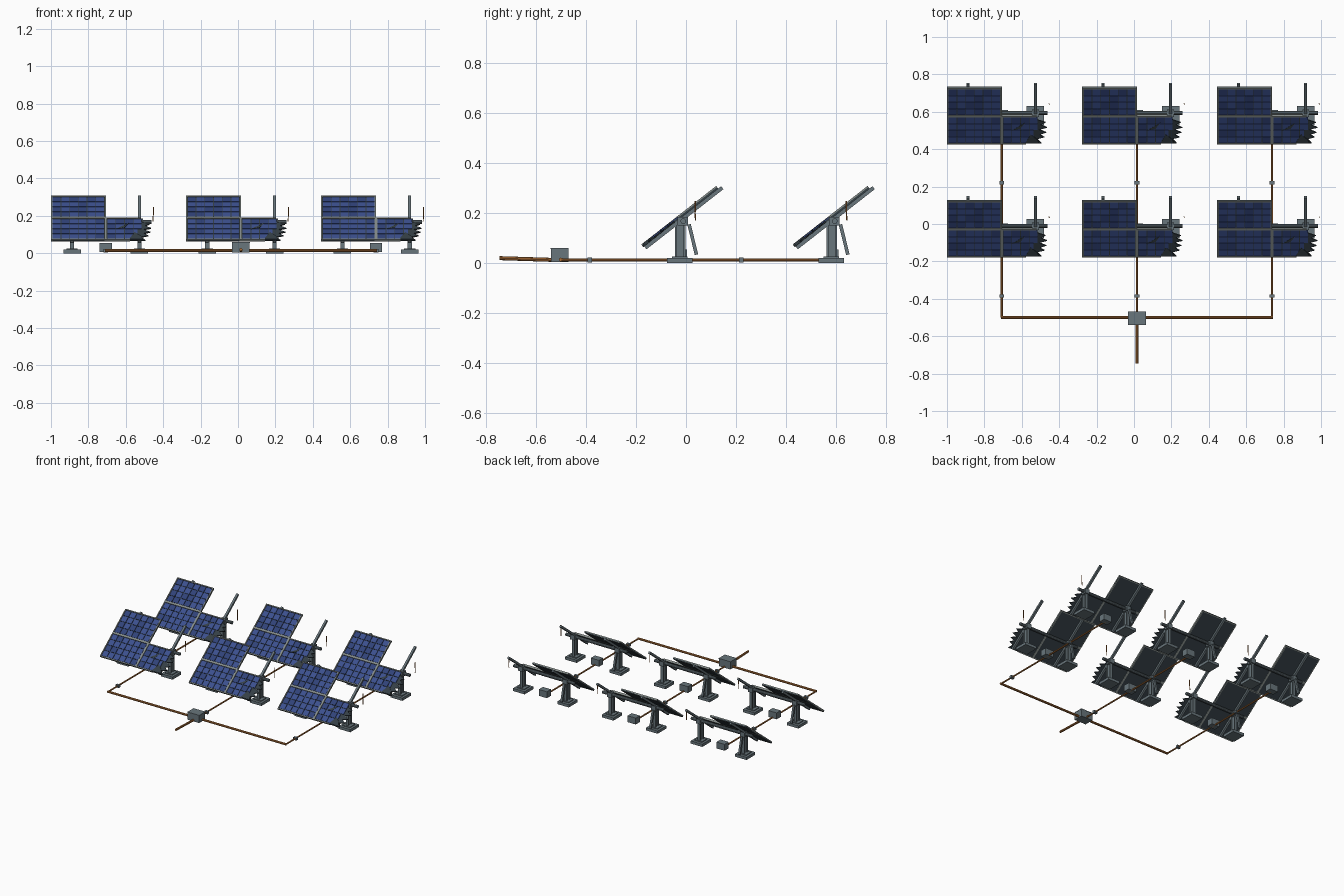
import bpy, bmesh, math, random
from mathutils import Matrix, Vector

if "Cube" in bpy.data.objects:
    bpy.data.objects.remove(bpy.data.objects["Cube"])

random.seed(4)
COLS = (-0.707, 0.0155, 0.738)
ROWS = (0.0, 0.605)
PLACES = [(x, y, 0) for x in COLS for y in ROWS]
HALF_W, HALF_L = 0.293, 0.19


def mat(name, c):
    m = bpy.data.materials.new(name)
    m.diffuse_color = (*c, 1)
    m.use_nodes = True
    m.node_tree.nodes["Principled BSDF"].inputs["Base Color"].default_value = m.diffuse_color
    return m


STEEL = mat("steel", (0.14, 0.18, 0.20))
FRAME = mat("frame", (0.24, 0.27, 0.26))
BACK = mat("backing", (0.035, 0.05, 0.06))
BLUE = mat("cell_blue", (0.045, 0.08, 0.27))
NAVY = mat("cell_navy", (0.03, 0.055, 0.19))
COPPER = mat("cable", (0.42, 0.16, 0.04))

# Tilted panel frame: local x across, y up the slope, z normal
TILT = Matrix.Translation((0, -0.028, 0.19)) @ Matrix.Rotation(math.radians(38), 4, 'X')
FLAT = Matrix.Identity(4)


def box(bm, lo, hi, m=FLAT):
    lo, hi = Vector(lo), Vector(hi)
    s = Matrix.Diagonal((*(hi - lo), 1))
    bmesh.ops.create_cube(bm, size=1, matrix=m @ Matrix.Translation((lo + hi) / 2) @ s)


def rod(bm, a, b, r, m=FLAT, sides=8):
    a, b = m @ Vector(a), m @ Vector(b)
    d = b - a
    rot = d.to_track_quat('Z', 'Y').to_matrix().to_4x4()
    bmesh.ops.create_cone(bm, cap_ends=True, segments=sides, radius1=r, radius2=r,
                          depth=d.length, matrix=Matrix.Translation((a + b) / 2) @ rot)


def plate(bm, pts, z0, z1, m):
    f = bm.faces.new([bm.verts.new(m @ Vector((x, y, z0))) for x, y in pts])
    r = bmesh.ops.extrude_face_region(bm, geom=[f])
    n = (m.to_3x3() @ Vector((0, 0, 1))) * (z1 - z0)
    bmesh.ops.translate(bm, vec=n, verts=[v for v in r["geom"] if isinstance(v, bmesh.types.BMVert)])


def part(name, bm, material, places=((0, 0, 0),)):
    bmesh.ops.recalc_face_normals(bm, faces=bm.faces)
    me = bpy.data.meshes.new(name)
    bm.to_mesh(me)
    bm.free()
    me.materials.append(material)
    for p in places:
        o = bpy.data.objects.new(name, me)
        o.location = p
        bpy.context.collection.objects.link(o)


# Concrete feet, H-section posts, bearings
feet, posts, bearings = bmesh.new(), bmesh.new(), bmesh.new()
for x in (-0.18, 0.18):
    box(feet, (x - 0.047, -0.075, 0), (x + 0.047, 0.026, 0.02))
    box(feet, (x - 0.03, -0.055, 0.02), (x + 0.03, 0.006, 0.026))
    for y in (-0.043, -0.009):
        box(posts, (x - 0.011, y, 0.02), (x + 0.011, y + 0.008, 0.165))
    box(posts, (x - 0.004, -0.04, 0.02), (x + 0.004, -0.005, 0.165))
    box(bearings, (x - 0.018, -0.033, 0.15), (x + 0.018, 0.008, 0.185))
part("foot", feet, STEEL, PLACES)
part("post", posts, STEEL, PLACES)
part("tube_bearing", bearings, STEEL, PLACES)

# Torque tube and sloped rails under the panels
bm = bmesh.new()
rod(bm, (-0.25, 0, -0.028), (0.245, 0, -0.028), 0.011, TILT, 10)
part("torque_tube", bm, STEEL, PLACES)
bm = bmesh.new()
for x in (-0.18, 0.18):
    box(bm, (x - 0.008, -0.185, -0.026), (x + 0.008, 0.205, -0.011), TILT)
part("panel_rail", bm, STEEL, PLACES)

# Rear brace behind the left post
bm = bmesh.new()
a, b = Vector((-0.18, 0.012, 0.155)), Vector((-0.18, 0.042, 0.034))
rot = (b - a).to_track_quat('Z', 'Y').to_matrix().to_4x4()
L = (b - a).length / 2
box(bm, (-0.007, -0.007, -L), (0.007, 0.007, L), Matrix.Translation((a + b) / 2) @ rot)
part("rear_brace", bm, STEEL, PLACES)

# Backing sheets: two whole modules and one with a torn edge
back = bmesh.new()
box(back, (-HALF_W, -HALF_L, -0.011), (0, HALF_L, -0.004), TILT)
torn = [(0.185, -0.003), (0.192, -0.03), (0.235, -0.048), (0.208, -0.062), (0.243, -0.083),
        (0.200, -0.096), (0.238, -0.116), (0.203, -0.130), (0.228, -0.148), (0.190, -0.160),
        (0.212, -0.188)]
plate(back, [(0, -0.188), (0, -0.003)] + torn, -0.011, -0.004, TILT)
# Dark cracked shards over the broken module
plate(back, [(0.125, -0.185), (0.155, -0.125), (0.19, -0.16), (0.20, -0.185)], -0.004, 0.001, TILT)
plate(back, [(0.055, -0.098), (0.125, -0.045), (0.10, -0.085)], -0.004, 0.001, TILT)
part("panel_backing", back, BACK, PLACES)

# Frame bars
bm = bmesh.new()
t = 0.007
for v0 in (-HALF_L, 0):
    for u in (-HALF_W, -t):
        box(bm, (u, v0, -0.012), (u + t, v0 + HALF_L, 0.002), TILT)
    for v in (v0, v0 + HALF_L - t):
        box(bm, (-HALF_W, v, -0.012), (0, v + t, 0.002), TILT)
box(bm, (0, -HALF_L, -0.012), (t, 0, 0.002), TILT)
box(bm, (0, -t, -0.012), (0.185, 0, 0.002), TILT)
box(bm, (0, -HALF_L, -0.012), (0.13, -HALF_L + t, 0.002), TILT)
part("panel_frame", bm, FRAME, PLACES)

# Solar cells, six by four per module, fewer on the broken one
cells = [bmesh.new(), bmesh.new()]
cw, ch = (HALF_W - 2 * t) / 6, (HALF_L - 2 * t) / 4
for u0, v0, n in ((-HALF_W, 0, 6), (-HALF_W, -HALF_L, 6), (0, -HALF_L, 4)):
    for i in range(n):
        for j in range(4):
            if n == 4 and i == 3 and j == 0:
                continue
            u, v = u0 + t + i * cw, v0 + t + j * ch
            w = cw * (0.55 if n == 4 and i == 3 and j == 1 else 1)
            box(cells[random.random() < 0.3], (u + 0.002, v + 0.002, -0.004),
                (u + w - 0.002, v + ch - 0.002, 0), TILT)
part("solar_cells", cells[0], BLUE, PLACES)
part("dark_solar_cells", cells[1], NAVY, PLACES)

# Loose hanging wire
bm = bmesh.new()
rod(bm, (0.254, 0.036, 0.205), (0.254, 0.036, 0.248), 0.003, sides=6)
rod(bm, (0.254, 0.036, 0.207), (0.252, 0.038, 0.17), 0.0025, sides=6)
part("loose_wire", bm, COPPER, PLACES)

# Junction box on the ground under each unit
bm = bmesh.new()
box(bm, (-0.033, -0.044, 0.008), (0.033, 0.004, 0.055))
part("junction_box", bm, STEEL, PLACES)

# Ground cables, bus and outgoing line
bm = bmesh.new()
for x in COLS:
    rod(bm, (x, 0.585, 0.013), (x, -0.5, 0.013), 0.0055)
part("column_cable", bm, COPPER)
bm = bmesh.new()
rod(bm, (COLS[0] - 0.004, -0.5, 0.014), (COLS[2] + 0.004, -0.5, 0.014), 0.008)
rod(bm, (COLS[1], -0.5, 0.012), (COLS[1], -0.745, 0.02), 0.008)
part("main_cable", bm, COPPER)

# Cable clips and combiner box
bm = bmesh.new()
box(bm, (-0.013, -0.009, 0.003), (0.013, 0.009, 0.022))
part("cable_clip", bm, STEEL, [(x, y, 0) for x in COLS for y in (-0.385, 0.22)])
bm = bmesh.new()
box(bm, (-0.047, -0.035, 0.004), (0.047, 0.035, 0.056))
box(bm, (-0.048, -0.036, 0.056), (0.048, 0.036, 0.061))
part("combiner_box", bm, STEEL, [(COLS[1], -0.505, 0)])
